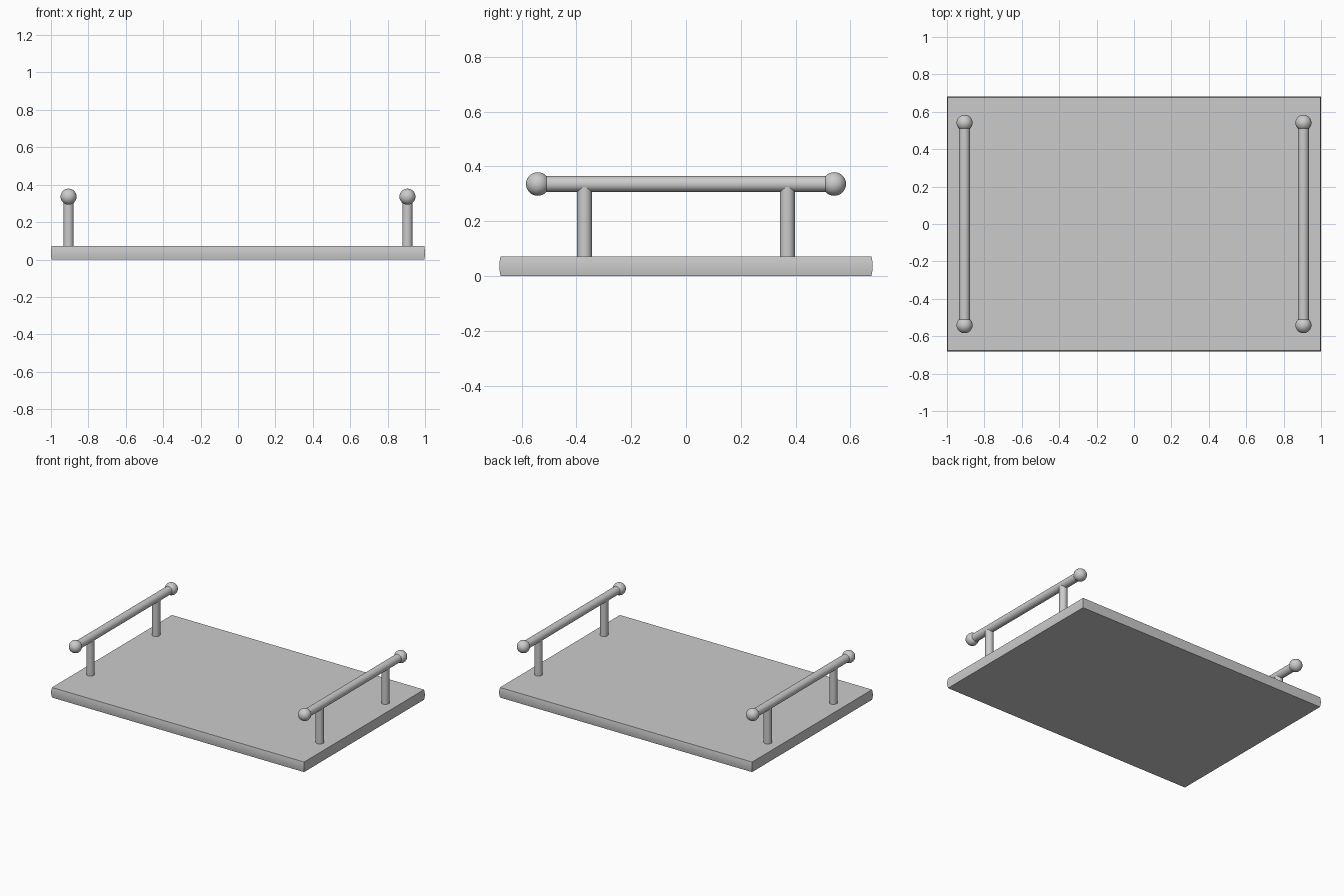
import bpy, bmesh, math
from mathutils import Vector

if "Cube" in bpy.data.objects:
    bpy.data.objects.remove(bpy.data.objects["Cube"])

grey = bpy.data.materials.new("plain_grey")
grey.diffuse_color = (0.6, 0.6, 0.6, 1)
grey.use_nodes = True
grey.node_tree.nodes["Principled BSDF"].inputs["Base Color"].default_value = grey.diffuse_color


def finish(obj, name):
    obj.name = name
    obj.data.materials.append(grey)
    bpy.ops.object.select_all(action='DESELECT')
    obj.select_set(True)
    bpy.context.view_layer.objects.active = obj
    bpy.ops.object.shade_smooth_by_angle(angle=math.radians(35))


def rod(name, a, b, radius):
    a, b = Vector(a), Vector(b)
    d = b - a
    bpy.ops.mesh.primitive_cylinder_add(
        vertices=32, radius=radius, depth=d.length, location=(a + b) / 2,
        rotation=d.to_track_quat('Z', 'Y').to_euler())
    finish(bpy.context.object, name)


# Tray board: stacked rectangles with very slightly bulged sides
bm = bmesh.new()
rings = []
for z, inset in ((0, 0.004), (0.018, 0.001), (0.036, 0), (0.054, 0.001), (0.072, 0.004)):
    x, y = 1 - inset, 0.681 - inset
    rings.append([bm.verts.new((sx * x, sy * y, z))
                  for sx, sy in ((-1, -1), (1, -1), (1, 1), (-1, 1))])
for low, high in zip(rings, rings[1:]):
    for i in range(4):
        j = (i + 1) % 4
        bm.faces.new((low[i], low[j], high[j], high[i]))
bm.faces.new(rings[0][::-1])
bm.faces.new(rings[-1])
mesh = bpy.data.meshes.new("tray_board")
bm.to_mesh(mesh)
bm.free()
board = bpy.data.objects.new("tray_board", mesh)
bpy.context.collection.objects.link(board)
finish(board, "tray_board")

# Two handles: bar, ball ends and posts
HX, HZ = 0.906, 0.336
for side, sx in (("left", -1), ("right", 1)):
    x = sx * HX
    rod(side + "_handle_bar", (x, -0.54, HZ), (x, 0.54, HZ), 0.029)
    for end, sy in (("front", -1), ("back", 1)):
        rod(f"{side}_{end}_post", (x, sy * 0.37, 0.06), (x, sy * 0.37, HZ), 0.027)
        bpy.ops.mesh.primitive_uv_sphere_add(
            segments=32, ring_count=16, radius=0.043, location=(x, sy * 0.541, HZ))
        finish(bpy.context.object, f"{side}_{end}_ball_end")
